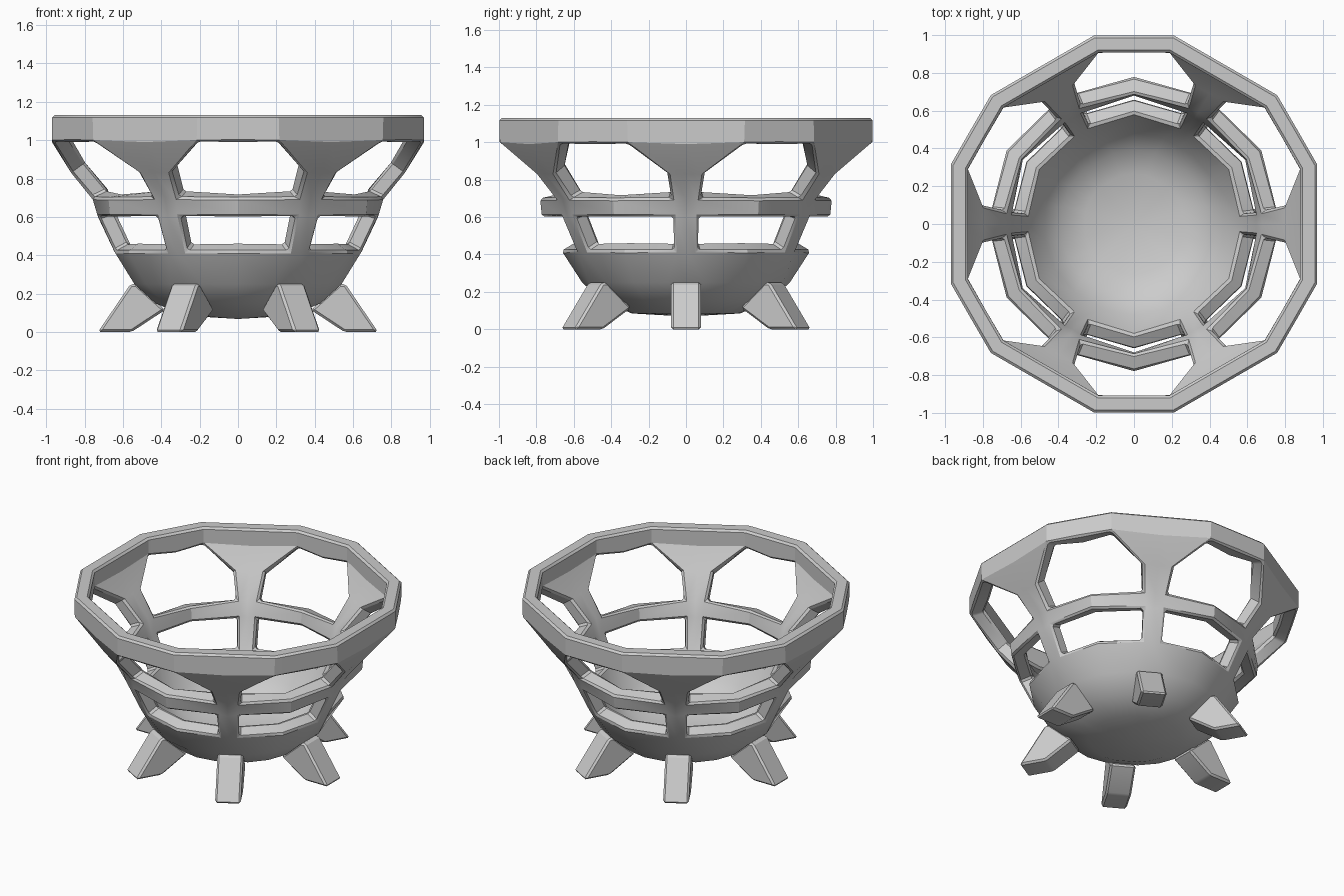
import bpy, bmesh, math
from mathutils import Matrix, Vector

if "Cube" in bpy.data.objects:
    bpy.data.objects.remove(bpy.data.objects["Cube"])


def finish(name, bm, mods, angle):
    """Make an object, apply its modifiers and shade it."""
    mesh = bpy.data.meshes.new(name)
    bm.to_mesh(mesh)
    bm.free()
    ob = bpy.data.objects.new(name, mesh)
    bpy.context.collection.objects.link(ob)
    bpy.ops.object.select_all(action='DESELECT')
    ob.select_set(True)
    bpy.context.view_layer.objects.active = ob
    for kind, settings in mods:
        m = ob.modifiers.new(kind.title(), kind)
        for key, value in settings.items():
            setattr(m, key, value)
        bpy.ops.object.modifier_apply(modifier=m.name)
    bpy.ops.object.shade_smooth_by_angle(angle=math.radians(angle))
    return ob


# Bowl shell rows: height, pillar radius, pillar half width, radius mid-window
ROWS = [
    (1.13, 0.97, 0.315, 0.998),
    (0.99, 0.97, 0.315, 0.998),
    (0.83, 0.87, 0.10, None),
    (0.70, 0.76, 0.08, 0.78),
    (0.60, 0.73, 0.07, 0.77),
    (0.42, 0.645, 0.064, 0.665),
    (0.25, 0.54, 0.10, 0.555),
    (0.15, 0.43, 0.10, 0.445),
    (0.085, 0.28, 0.07, 0.29),
]
OPEN_BANDS = {1, 2, 4}   # bands pierced between the pillars

bm = bmesh.new()
grid = []
for z, r, w, mid in ROWS:
    ring = []
    for k in range(6):
        turn = Matrix.Rotation(k * math.pi / 3, 3, 'Z')
        for y in (-w, 0, w):
            ring.append(bm.verts.new(turn @ Vector((r, y, z))))
        half = Matrix.Rotation((k + 0.5) * math.pi / 3, 3, 'Z')
        ring.append(bm.verts.new(half @ Vector((mid, 0, z))) if mid else None)
    grid.append(ring)
n = 24
for j in range(len(grid) - 1):
    a, b = grid[j], grid[j + 1]
    for i in range(n):
        if j in OPEN_BANDS and i % 4 > 1:
            continue
        k = (i + 1) % n
        bm.faces.new((a[i], b[i], b[k], a[k]))
base = bm.verts.new((0, 0, 0.068))
for i in range(n):
    bm.faces.new((grid[-1][i], base, grid[-1][(i + 1) % n]))
finish("bowl", bm, [
    ('SOLIDIFY', dict(thickness=0.09, offset=-1, use_even_offset=True,
                      use_quality_normals=True)),
    ('BEVEL', dict(width=0.013, segments=1, limit_method='ANGLE',
                   angle_limit=math.radians(50))),
], 29)

# Six splayed feet under the pillars
PROFILE = [(0.38, 0.115), (0.555, 0.0), (0.73, 0.0), (0.56, 0.25), (0.53, 0.25)]
for k in range(6):
    bm = bmesh.new()
    turn = Matrix.Rotation(k * math.pi / 3, 3, 'Z')
    sides = [[bm.verts.new(turn @ Vector((x, y, z))) for x, z in PROFILE]
             for y in (-0.08, 0.08)]
    bm.faces.new(sides[0])
    bm.faces.new(sides[1][::-1])
    for i in range(len(PROFILE)):
        p = (i + 1) % len(PROFILE)
        bm.faces.new((sides[0][p], sides[0][i], sides[1][i], sides[1][p]))
    bmesh.ops.recalc_face_normals(bm, faces=bm.faces)
    finish(f"foot_{k + 1}", bm, [
        ('BEVEL', dict(width=0.012, segments=1, limit_method='ANGLE'))], 25)
